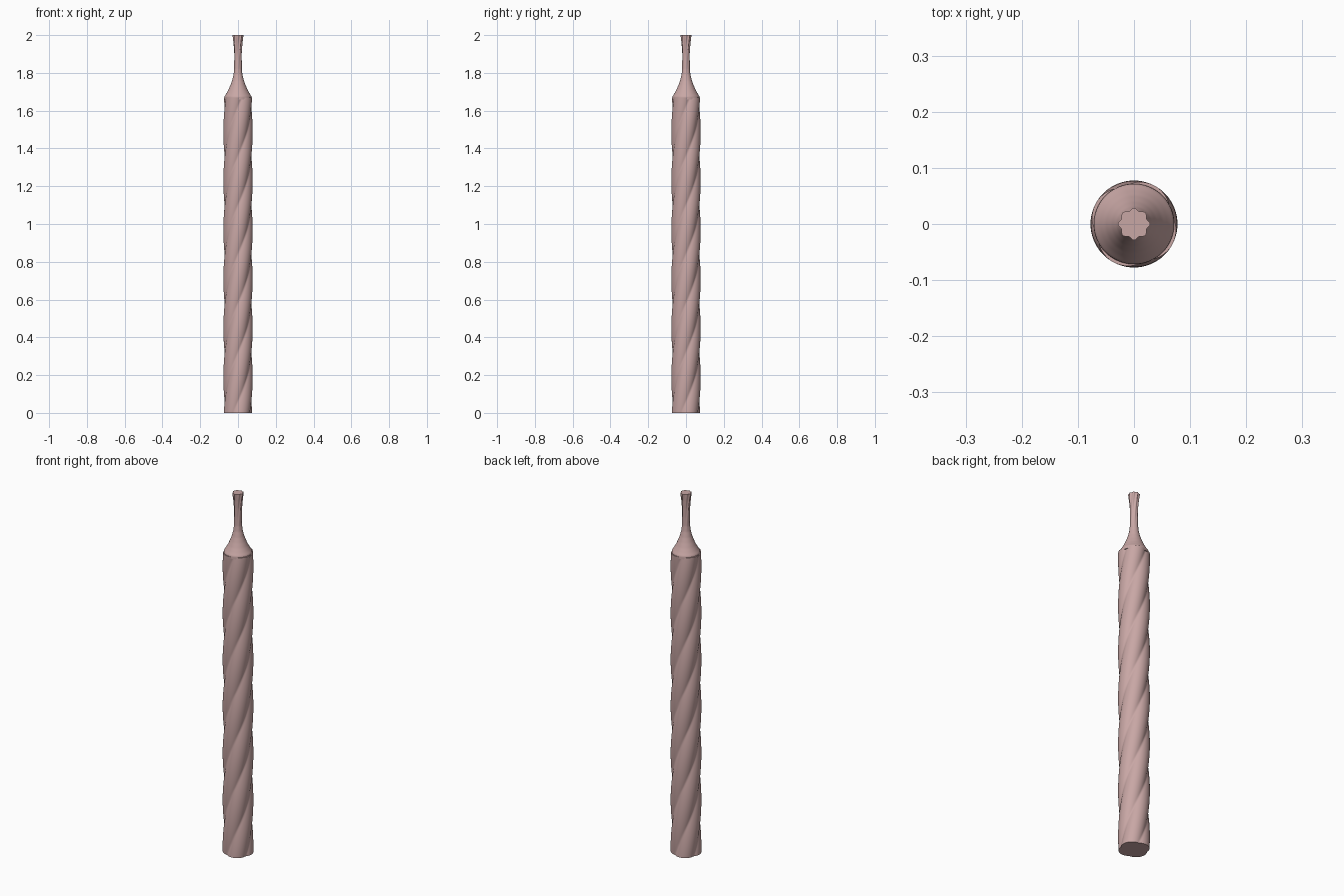
import bpy, bmesh, math

if "Cube" in bpy.data.objects:
    bpy.data.objects.remove(bpy.data.objects["Cube"])

rose = bpy.data.materials.new("dusty rose")
rose.diffuse_color = (0.58, 0.385, 0.375, 1)
rose.use_nodes = True
rose.node_tree.nodes["Principled BSDF"].inputs["Base Color"].default_value = rose.diffuse_color


def loft(name, levels, sides, radius, angle):
    """Stack closed rings; radius(a, z) is the section, rotated by angle."""
    bm = bmesh.new()
    rings = []
    for z in levels:
        ring = []
        for i in range(sides):
            a = 2 * math.pi * i / sides
            r = radius(a, z)
            ring.append(bm.verts.new((r * math.cos(a), r * math.sin(a), z)))
        rings.append(ring)
    for lo, hi in zip(rings, rings[1:]):
        for i in range(sides):
            j = (i + 1) % sides
            bm.faces.new((lo[i], lo[j], hi[j], hi[i]))
    bm.faces.new(rings[0][::-1])
    bm.faces.new(rings[-1])
    me = bpy.data.meshes.new(name)
    bm.to_mesh(me)
    bm.free()
    me.materials.append(rose)
    ob = bpy.data.objects.new(name, me)
    bpy.context.collection.objects.link(ob)
    bpy.context.view_layer.objects.active = ob
    ob.select_set(True)
    bpy.ops.object.shade_smooth_by_angle(angle=math.radians(angle))
    ob.select_set(False)
    return ob


# Twisted shaft: four rounded strands meeting in narrow grooves
PITCH, TOP = 1.04, 1.67
GROOVE = math.radians(18)


def shaft_radius(a, z):
    u = a - GROOVE - (z - TOP) * 2 * math.pi / PITCH
    d = abs(math.sin(2 * u))            # zero in each groove
    return 0.066 + 0.0115 * d ** 0.75


loft("twisted_shaft", [TOP * i / 170 for i in range(171)], 96, shaft_radius, 40)

# Flared neck and fluted tip, as one profile (height, radius)
PROFILE = [(1.66, .072), (1.675, .0715), (1.69, .062), (1.71, .051), (1.735, .040), (1.76, .031),
           (1.79, .0235), (1.82, .020), (1.87, .0195), (1.92, .020), (1.96, .0225), (2.0, .0265)]


def profile(z):
    for (z0, r0), (z1, r1) in zip(PROFILE, PROFILE[1:]):
        if z <= z1:
            return r0 + (r1 - r0) * (z - z0) / (z1 - z0)
    return PROFILE[-1][1]


def tip_radius(a, z):
    flute = min(max((z - 1.78) / 0.2, 0), 1)
    return profile(z) * (1 + 0.09 * flute * math.cos(8 * (a - (z - 2) * 4)))


loft("neck_and_tip", [1.66 + 0.34 * i / 68 for i in range(69)], 64, tip_radius, 40)
